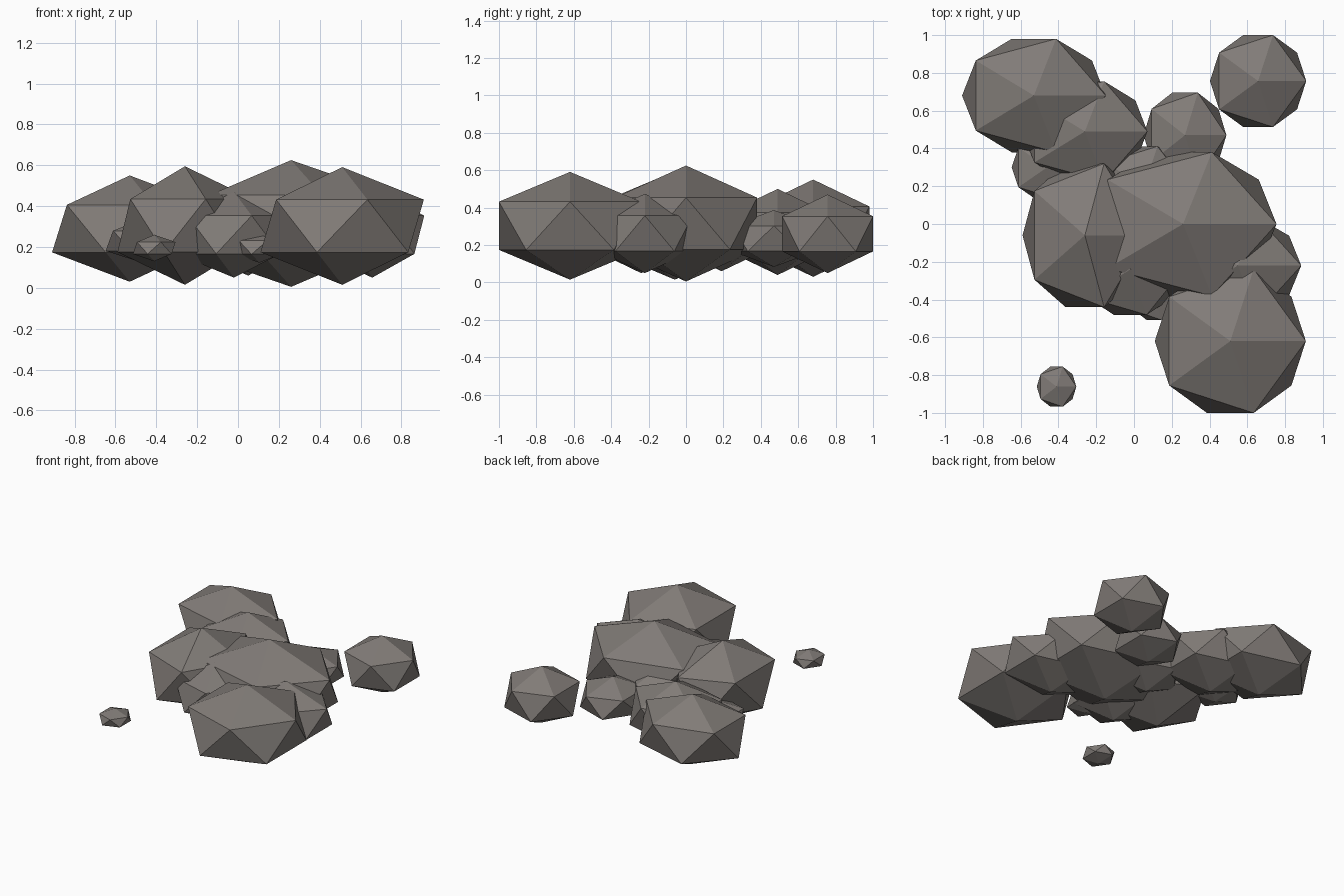
import bpy

default = bpy.data.objects.get("Cube")
if default:
    bpy.data.objects.remove(default, do_unlink=True)

# One stone colour
stone = bpy.data.materials.new("warm_grey_stone")
colour = (0.22, 0.20, 0.186, 1)
stone.diffuse_color = colour
stone.use_nodes = True
bsdf = stone.node_tree.nodes["Principled BSDF"]
bsdf.inputs["Base Color"].default_value = colour
bsdf.inputs["Roughness"].default_value = 0.9


def rock(name, centre, radii):
    """A flat-faced boulder: a squashed twenty-sided ball."""
    bpy.ops.mesh.primitive_ico_sphere_add(subdivisions=1, radius=1, location=centre)
    obj = bpy.context.object
    obj.name = name
    obj.scale = radii
    bpy.ops.object.transform_apply(location=False, rotation=False, scale=True)
    obj.data.materials.append(stone)
    bpy.ops.object.shade_flat()


# Large boulders
rock("centre_boulder", (0.26, 0, 0.315), (0.553, 0.447, 0.31))
rock("front_left_boulder", (0.51, -0.62, 0.303), (0.447, 0.447, 0.288))
rock("right_boulder", (-0.26, -0.06, 0.305), (0.369, 0.447, 0.29))
rock("back_right_boulder", (-0.53, 0.68, 0.29), (0.425, 0.353, 0.26))

# Medium rocks
rock("back_rock", (-0.26, 0.49, 0.27), (0.37, 0.312, 0.23))
rock("lone_back_rock", (0.657, 0.757, 0.26), (0.285, 0.286, 0.21))
rock("left_rock", (0.55, -0.22, 0.262), (0.375, 0.3, 0.212))
rock("front_rock", (-0.02, -0.24, 0.26), (0.315, 0.283, 0.21))
rock("back_left_rock", (0.27, 0.47, 0.235), (0.245, 0.265, 0.152))
rock("inner_back_rock", (0.05, 0.19, 0.25), (0.27, 0.26, 0.19))

# Small stones
rock("right_stone", (-0.46, 0.3, 0.23), (0.21, 0.2, 0.11))
rock("front_stone", (0.105, -0.38, 0.198), (0.14, 0.15, 0.075))
rock("lone_front_stone", (-0.41, -0.861, 0.195), (0.117, 0.125, 0.065))
